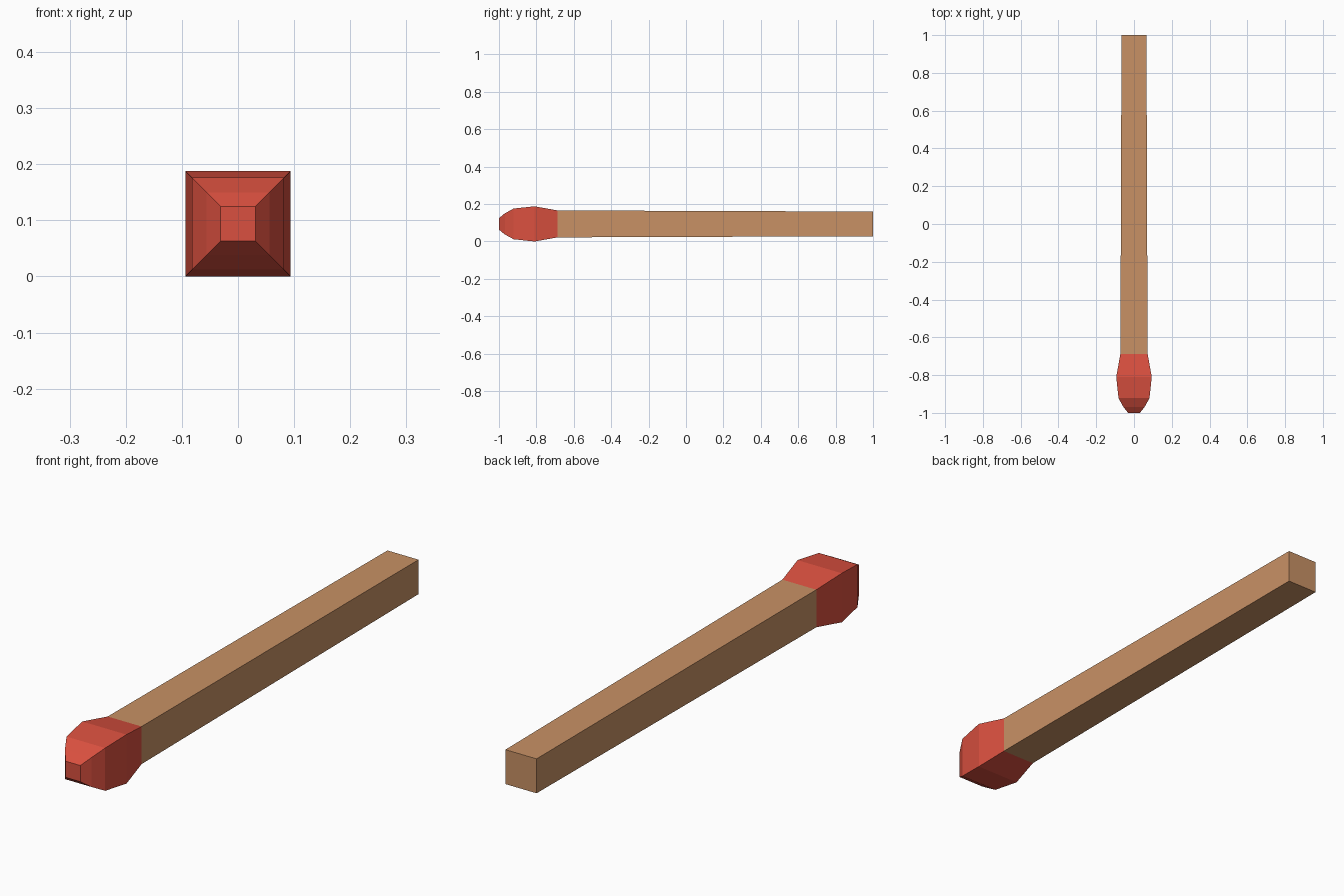
import bpy, bmesh

if "Cube" in bpy.data.objects:
    bpy.data.objects.remove(bpy.data.objects["Cube"])

CENTRE_Z = 0.094


def material(name, colour):
    m = bpy.data.materials.new(name)
    m.diffuse_color = (*colour, 1)
    m.use_nodes = True
    m.node_tree.nodes["Principled BSDF"].inputs["Base Color"].default_value = m.diffuse_color
    return m


def square_loft(name, rings, mat, cap_front, cap_back):
    """Skin square sections given as (y, half width), front to back."""
    bm = bmesh.new()
    loops = [[bm.verts.new((sx * h, y, CENTRE_Z + sz * h))
              for sx, sz in ((-1, -1), (1, -1), (1, 1), (-1, 1))]
             for y, h in rings]
    for a, b in zip(loops, loops[1:]):
        for i in range(4):
            j = (i + 1) % 4
            bm.faces.new((a[i], a[j], b[j], b[i])[::-1])
    if cap_front:
        bm.faces.new(loops[0])
    if cap_back:
        bm.faces.new(loops[-1][::-1])
    # consistent outward winding
    for f in bm.faces:
        f.normal_update()
        c = f.calc_center_median()
        mid_y = (rings[0][0] + rings[-1][0]) / 2
        out = c.copy()
        out.y -= mid_y
        out.z -= CENTRE_Z
        if abs(f.normal.y) < 0.99:
            out.y = 0
        if f.normal.dot(out) < 0:
            f.normal_flip()
    me = bpy.data.meshes.new(name)
    bm.to_mesh(me)
    bm.free()
    me.materials.append(mat)
    ob = bpy.data.objects.new(name, me)
    bpy.context.collection.objects.link(ob)
    return ob


red = material("match red", (0.70, 0.08, 0.05))
wood = material("light wood", (0.58, 0.285, 0.13))

# Bulbous head, rounded towards the tip
square_loft("match_head",
            [(-1, 0.031), (-0.969, 0.056), (-0.922, 0.082),
             (-0.81, 0.094), (-0.687, 0.072)], red, True, False)

# Slightly tapering stick
square_loft("match_stick", [(-0.687, 0.072), (1, 0.066)], wood, False, True)
